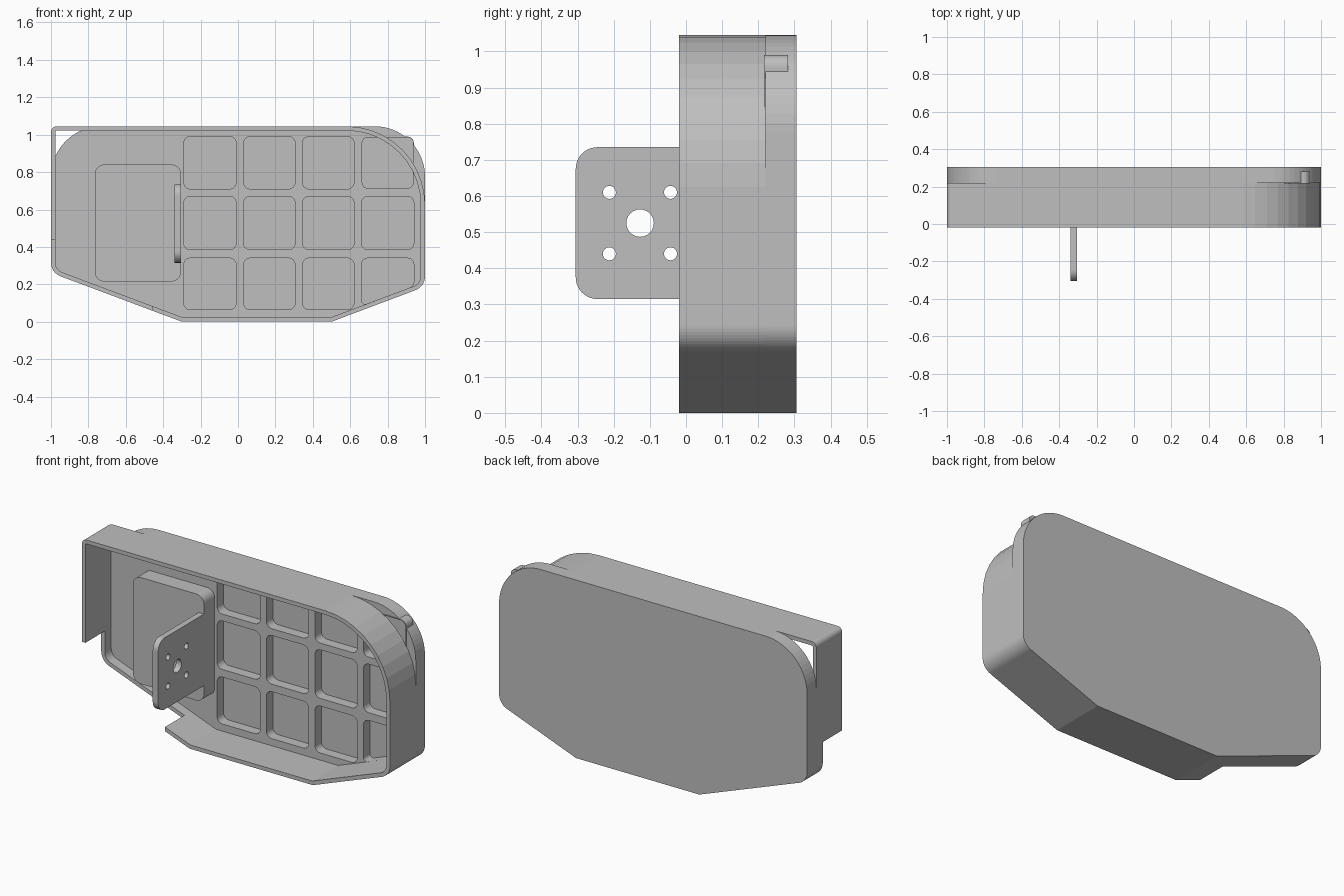
import bpy
import bmesh
import math
from mathutils import Vector

cube = bpy.data.objects.get("Cube")
if cube:
    bpy.data.objects.remove(cube, do_unlink=True)

grey = bpy.data.materials.new("plain_grey")
grey.use_nodes = True
grey.diffuse_color = (0.52, 0.52, 0.52, 1)
grey.node_tree.nodes["Principled BSDF"].inputs["Base Color"].default_value = grey.diffuse_color


def offset(corners, t):
    """Move every side of a counter-clockwise outline inwards by t."""
    result = []
    for i, (x, z, r) in enumerate(corners):
        p = Vector((x, z))
        a = (p - Vector(corners[i - 1][:2])).normalized()
        b = (Vector(corners[(i + 1) % len(corners)][:2]) - p).normalized()
        na, nb = Vector((-a.y, a.x)), Vector((-b.y, b.x))
        q = p + (na + nb) * t / (1 + na.dot(nb))
        result.append((q.x, q.y, max(r - t, 0.003) if r else 0))
    return result


def rounded(corners, steps=10):
    """Turn (x, z, radius) corners into an outline with arcs."""
    pts = []
    for i, (x, z, r) in enumerate(corners):
        p = Vector((x, z))
        if not r:
            pts.append(p)
            continue
        a = (Vector(corners[i - 1][:2]) - p).normalized()
        b = (Vector(corners[(i + 1) % len(corners)][:2]) - p).normalized()
        half = a.angle(b) / 2
        centre = p + (a + b).normalized() * r / math.sin(half)
        start = p + a * r / math.tan(half) - centre
        end = p + b * r / math.tan(half) - centre
        a0 = math.atan2(start.y, start.x)
        sweep = math.remainder(math.atan2(end.y, end.x) - a0, math.tau)
        for k in range(steps + 1):
            t = a0 + sweep * k / steps
            pts.append(centre + Vector((math.cos(t), math.sin(t))) * r)
    return pts


def box(x0, x1, z0, z1, r):
    return [(x0, z0, r), (x1, z0, r), (x1, z1, r), (x0, z1, r)]


def finish(name, bm):
    bmesh.ops.recalc_face_normals(bm, faces=bm.faces)
    mesh = bpy.data.meshes.new(name)
    bm.to_mesh(mesh)
    bm.free()
    mesh.materials.append(grey)
    obj = bpy.data.objects.new(name, mesh)
    bpy.context.collection.objects.link(obj)
    return obj


def prisms(name, outlines, y0, y1):
    """Solid prisms along y, joined in one object."""
    bm = bmesh.new()
    for pts in outlines:
        front = [bm.verts.new((p.x, y0, p.y)) for p in pts]
        back = [bm.verts.new((p.x, y1, p.y)) for p in pts]
        bm.faces.new(front)
        bm.faces.new(back[::-1])
        for i in range(len(pts)):
            bm.faces.new((front[i - 1], back[i - 1], back[i], front[i]))
    return finish(name, bm)


def ring(name, corners, t, y0, y1):
    """Closed band of thickness t following an outline."""
    bm = bmesh.new()
    outer, inner = rounded(corners), rounded(offset(corners, t))
    loops = [[bm.verts.new((p.x, y, p.y)) for p in pts]
             for pts, y in ((outer, y0), (outer, y1), (inner, y1), (inner, y0))]
    for k in range(4):
        a, b = loops[k - 1], loops[k]
        for i in range(len(a)):
            bm.faces.new((a[i - 1], a[i], b[i], b[i - 1]))
    return finish(name, bm)


def cut(obj, cutter):
    cutter.hide_render = True
    mod = obj.modifiers.new("cut", "BOOLEAN")
    mod.operation = "DIFFERENCE"
    mod.solver = "EXACT"
    mod.object = cutter
    bpy.context.view_layer.objects.active = obj
    bpy.ops.object.modifier_apply(modifier=mod.name)
    bpy.data.objects.remove(cutter, do_unlink=True)


# Shared outline: flat bottom with sloped sides
TOP = 1.045
FRONT, MID, BACK = -0.02, 0.22, 0.305
lower = [(-1, 0.262, 0.08), (-0.3, 0, 0), (0.5, 0, 0), (1, 0.188, 0.08)]

# Back plate with grid of pockets
back_plate = prisms("back_plate", [rounded(lower + [(1, TOP, 0.27), (-1, TOP, 0.27)], 16)], MID, BACK)
columns = [(-0.29, -0.01), (0.03, 0.305), (0.345, 0.62), (0.66, 0.94)]
rows = [(0.065, 0.34), (0.385, 0.67), (0.71, 0.99)]
pockets = []
for x0, x1 in columns:
    for z0, z1 in rows:
        shape = box(x0, x1, z0, z1, 0.035)
        if x1 > 0.9 and z0 < 0.1:  # corner pocket follows the slope
            shape[0] = (x0, 0.085, 0.02)
            shape[1] = (x1, 0.19, 0.035)
        pockets.append(rounded(shape, 6))
cut(back_plate, prisms("pocket_cutter", pockets, 0.1, 0.28))

# Lining of the top corner pocket, which pokes past the plate's rounding
corner = box(*columns[-1], *rows[-1], 0.035)
ring("corner_pocket_lining", corner, 0.004, 0.216, 0.28)
prisms("corner_pocket_floor", [rounded(corner)], 0.278, 0.282)

# Rim wall with a notch at the lower right side
rim_wall = ring("rim_wall", lower + [(1, TOP, 0.42), (-1, TOP, 0.03)], 0.023, FRONT, MID)
cut(rim_wall, prisms("notch_cutter", [rounded(box(-1.2, -0.46, -0.2, 0.44, 0))], -0.2, 0.16))

# Raised mounting pad
prisms("mounting_pad", [rounded(box(-0.765, -0.305, 0.215, 0.84, 0.05))], 0.12, MID)

# Upright bracket with bolt holes, drawn flat then turned to face sideways
bracket = prisms("bracket", [rounded([(-0.305, 0.315, 0.06), (0.12, 0.315, 0),
                                      (0.12, 0.735, 0), (-0.305, 0.735, 0.06)])], 0.305, 0.34)
holes = [(-0.127, 0.525, 0.038)]
holes += [(y, z, 0.018) for y in (-0.212, -0.043) for z in (0.44, 0.61)]
circles = [[Vector((y + r * math.cos(k * math.tau / 24), z + r * math.sin(k * math.tau / 24)))
            for k in range(24)] for y, z, r in holes]
cut(bracket, prisms("hole_cutter", circles, 0.2, 0.4))
for v in bracket.data.vertices:
    v.co = (-v.co.y, v.co.x, v.co.z)
